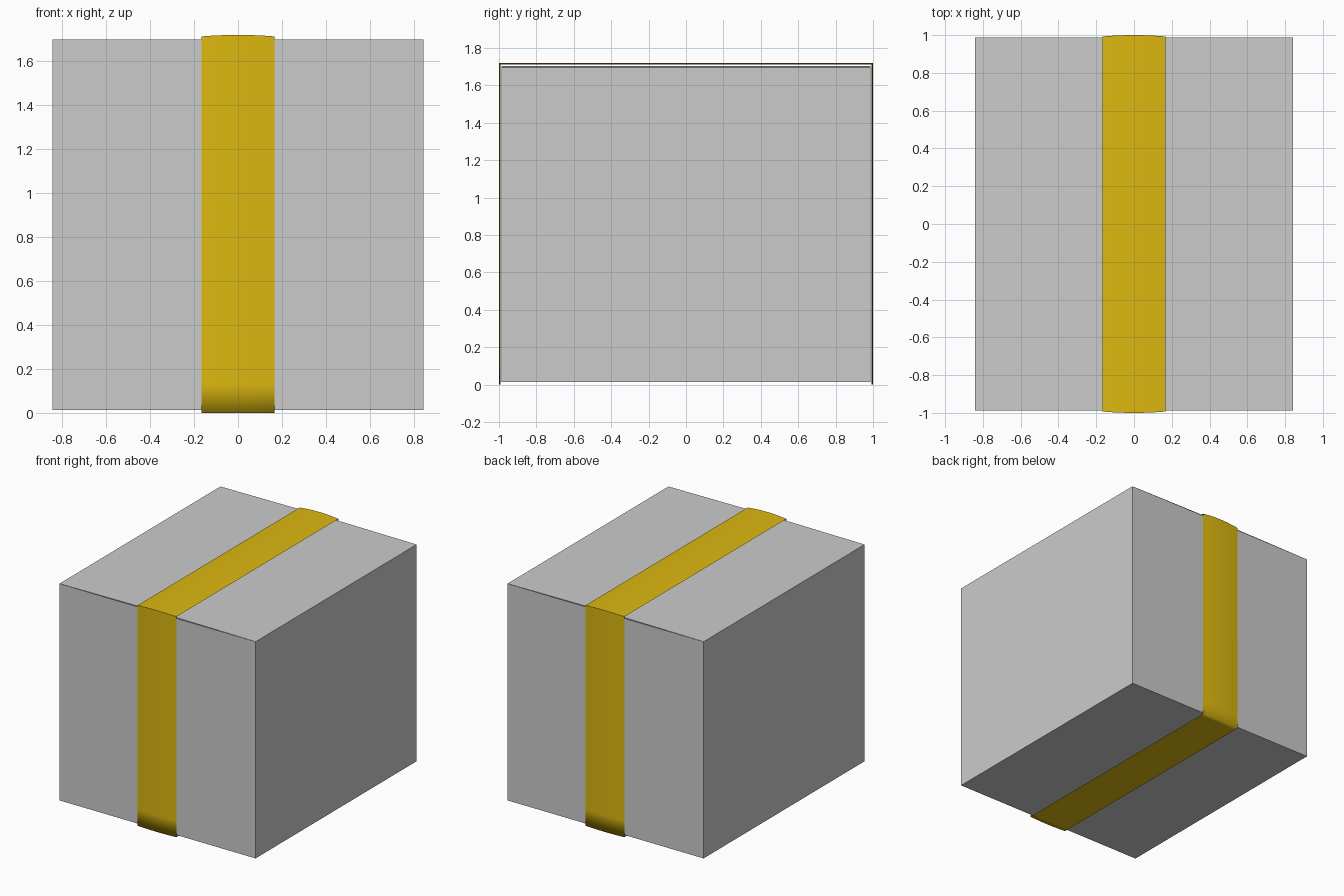
import bpy, bmesh

if "Cube" in bpy.data.objects:
    bpy.data.objects.remove(bpy.data.objects["Cube"])

HX, HY, Z0, Z1 = 0.842, 0.987, 0.014, 1.696   # carton limits
LIFT = 0.006                                  # rise of flaps towards the seam


def make_object(name, bm):
    mesh = bpy.data.meshes.new(name)
    bm.to_mesh(mesh)
    bm.free()
    obj = bpy.data.objects.new(name, mesh)
    bpy.context.collection.objects.link(obj)
    return obj


# Carton body: a cube left open at the top
bm = bmesh.new()
bmesh.ops.create_cube(bm, size=1)
for v in bm.verts:
    v.co.x *= 2 * HX
    v.co.y *= 2 * HY
    v.co.z = Z1 if v.co.z > 0 else Z0
bmesh.ops.delete(bm, geom=[f for f in bm.faces if f.normal.z > 0.5], context='FACES')
make_object("carton_body", bm)

# Two closing flaps, hinged at the sides and slightly raised at the seam
for side, label in ((-1, "left"), (1, "right")):
    bm = bmesh.new()
    corners = [(side * HX, -HY, Z1), (side * HX, HY, Z1),
               (0, HY, Z1 + LIFT), (0, -HY, Z1 + LIFT)]
    face = bm.faces.new([bm.verts.new(c) for c in corners])
    face.normal_update()
    if face.normal.z < 0:
        face.normal_flip()
    make_object("flap_" + label, bm)

# Packing tape: a thin bowed sheet wrapped lengthwise around the carton
HALF, COLS, TOP = 0.166, 6, 1.718
path = [(-1, TOP), (-1, 0.13), (-1, 0), (-0.96, 0),
        (0.96, 0), (1, 0), (1, 0.13), (1, TOP)]
bm = bmesh.new()
rows = []
for y, z in path:
    row = []
    for i in range(COLS + 1):
        t = 2 * i / COLS - 1
        bow = 0.007 * t * t
        yy = y * (1 - bow)
        zz = z - bow if z == TOP else z
        row.append(bm.verts.new((t * HALF, yy, zz)))
    rows.append(row)
n = len(rows)
for r in range(n):
    a, b = rows[r], rows[(r + 1) % n]
    for i in range(COLS):
        bm.faces.new((a[i], b[i], b[i + 1], a[i + 1])).smooth = True
# Orient the faces outwards and keep the folds at the top crisp
bm.normal_update()
for f in bm.faces:
    c = f.calc_center_median()
    c.z -= 0.86
    c.x = 0
    if f.normal.dot(c) < 0:
        f.normal_flip()
for row in (rows[0], rows[-1]):
    for a, b in zip(row, row[1:]):
        bm.edges.get((a, b)).smooth = False
tape = make_object("packing_tape", bm)
mat = bpy.data.materials.new("tape_yellow")
mat.diffuse_color = (0.72, 0.48, 0.005, 1)
mat.use_nodes = True
mat.node_tree.nodes["Principled BSDF"].inputs["Base Color"].default_value = mat.diffuse_color
tape.data.materials.append(mat)
